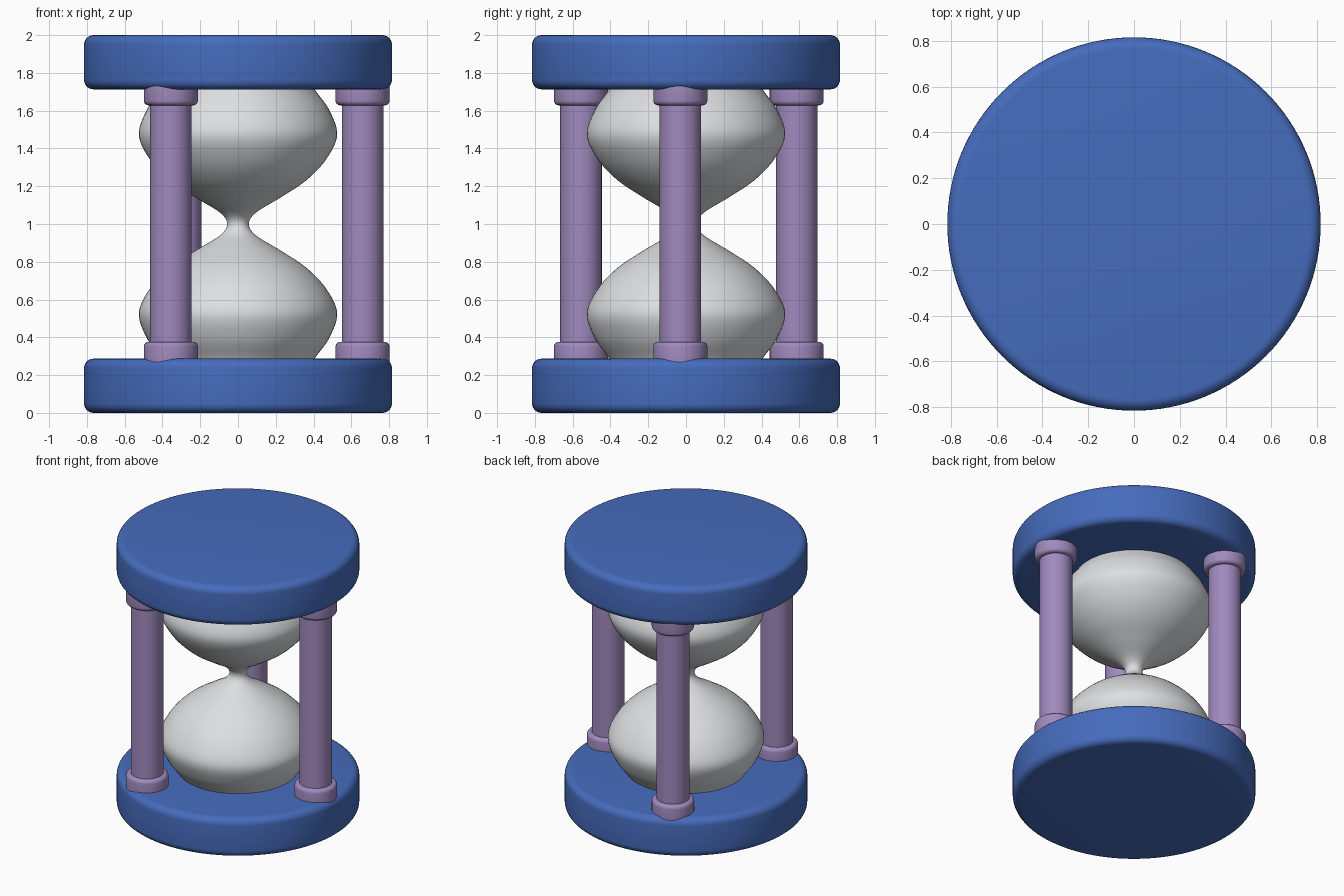
import bpy, bmesh, math

if "Cube" in bpy.data.objects:
    bpy.data.objects.remove(bpy.data.objects["Cube"])


def material(name, rgb):
    m = bpy.data.materials.new(name)
    m.diffuse_color = (*rgb, 1)
    m.use_nodes = True
    m.node_tree.nodes["Principled BSDF"].inputs["Base Color"].default_value = m.diffuse_color
    return m


BLUE = material("blue", (0.061, 0.150, 0.510))
LILAC = material("lilac", (0.352, 0.254, 0.515))
PALE = material("pale grey", (0.72, 0.735, 0.75))


def lathe(name, profile, mat, sides, loc=(0, 0, 0), angle=35):
    """Revolve (radius, z) points around z; ends are capped."""
    bm = bmesh.new()
    rings = [[bm.verts.new((r * math.cos(2 * math.pi * i / sides),
                            r * math.sin(2 * math.pi * i / sides), z))
              for i in range(sides)] for r, z in profile]
    for a, b in zip(rings, rings[1:]):
        for i in range(sides):
            j = (i + 1) % sides
            bm.faces.new((a[i], a[j], b[j], b[i]))
    bm.faces.new(rings[0][::-1])
    bm.faces.new(rings[-1])
    mesh = bpy.data.meshes.new(name)
    bm.to_mesh(mesh)
    bm.free()
    ob = bpy.data.objects.new(name, mesh)
    bpy.context.collection.objects.link(ob)
    ob.location = loc
    mesh.materials.append(mat)
    bpy.ops.object.select_all(action='DESELECT')
    ob.select_set(True)
    bpy.context.view_layer.objects.active = ob
    bpy.ops.object.shade_smooth_by_angle(angle=math.radians(angle))
    return ob


def rounded(r, z0, z1, bevel, n=6):
    """Profile of a disc with rounded rims."""
    arc = [(r - bevel + bevel * math.sin(t), bevel - bevel * math.cos(t))
           for t in (math.pi / 2 * k / n for k in range(n + 1))]
    return [(x, z0 + h) for x, h in arc] + [(x, z1 - h) for x, h in arc[::-1]]


def smooth_path(p, steps=7):
    """Catmull-Rom curve through the points."""
    out = []
    for i in range(1, len(p) - 2):
        for k in range(steps):
            t = k / steps
            out.append(tuple(
                0.5 * (2 * b + (c - a) * t + (2 * a - 5 * b + 4 * c - d) * t * t
                       + (3 * b - a - 3 * c + d) * t ** 3)
                for a, b, c, d in zip(*p[i - 1:i + 3])))
    return out + [p[-2]]


# Base and top discs
lathe("base_disc", rounded(0.815, 0, 0.287, 0.05), BLUE, 128)
lathe("top_disc", rounded(0.815, 1.713, 2, 0.05), BLUE, 128)

# Glass: lower half profile, mirrored about the waist
half = [(0.31, 0.15), (0.375, 0.24), (0.415, 0.30), (0.485, 0.40), (0.525, 0.53),
        (0.465, 0.66), (0.36, 0.77), (0.225, 0.86), (0.095, 0.94)]
full = half + [(0.058, 1.0)] + [(r, 2 - z) for r, z in half[::-1]]
lathe("glass_bulbs", smooth_path(full), PALE, 96, angle=50)

# Three pillars, each with a collar at both ends
for i in range(3):
    a = math.radians(-2.6 + 120 * i)
    at = (0.66 * math.cos(a), 0.66 * math.sin(a), 0)
    lathe(f"pillar_{i + 1}", [(0.11, 0.28), (0.11, 1.72)], LILAC, 48, at)
    lathe(f"lower_collar_{i + 1}", rounded(0.143, 0.2, 0.376, 0.025, 4), LILAC, 48, at)
    lathe(f"upper_collar_{i + 1}", rounded(0.143, 1.628, 1.8, 0.025, 4), LILAC, 48, at)
